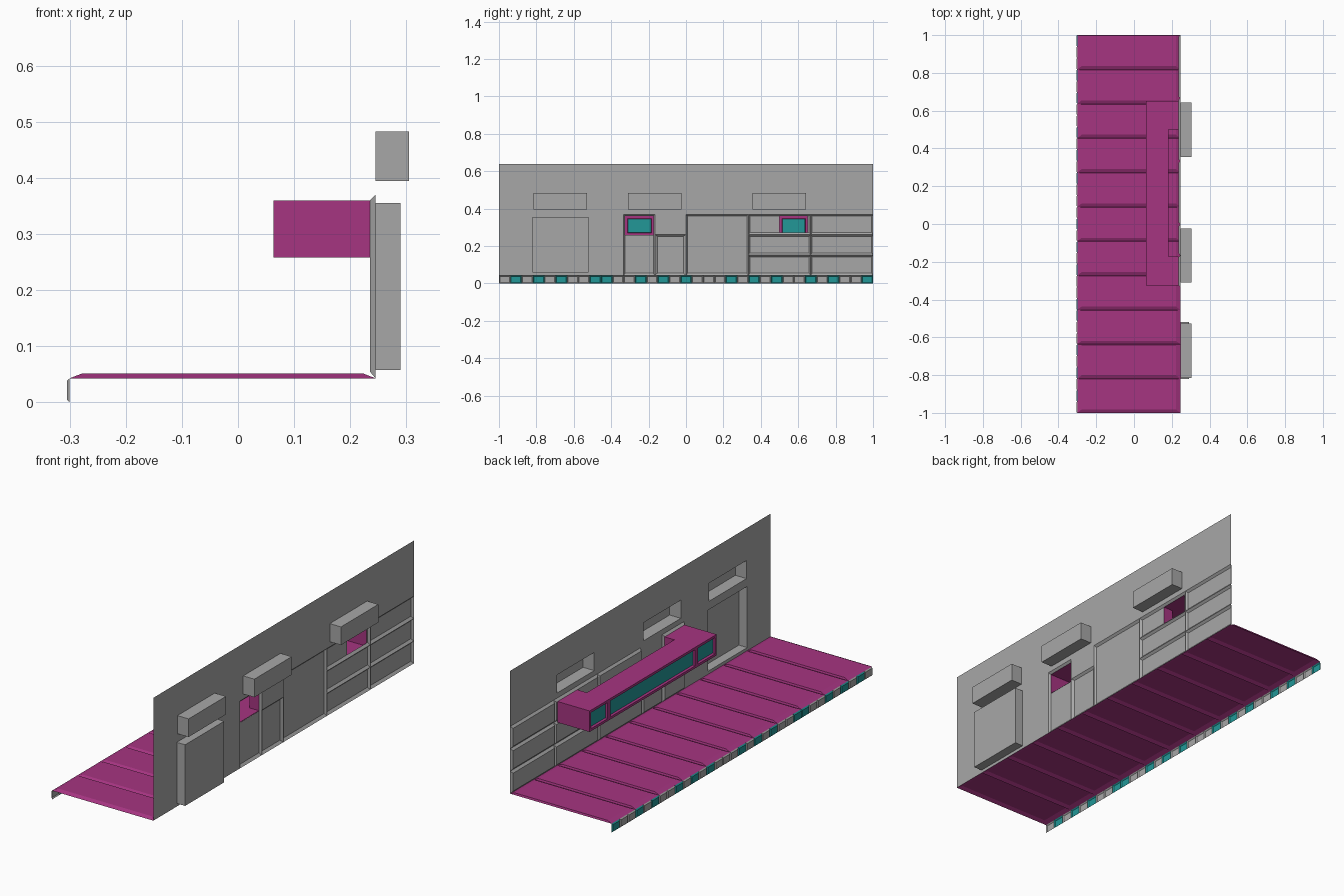
import bpy, bmesh

cube = bpy.data.objects.get("Cube")
if cube:
    bpy.data.objects.remove(cube, do_unlink=True)


def material(name, rgb):
    m = bpy.data.materials.new(name)
    m.use_nodes = True
    m.diffuse_color = (*rgb, 1)
    m.node_tree.nodes["Principled BSDF"].inputs["Base Color"].default_value = (*rgb, 1)
    return m


MATS = [material("plain_grey", (0.39, 0.39, 0.39)),
        material("magenta", (0.38, 0.035, 0.22)),
        material("teal", (0.016, 0.31, 0.31))]
GREY, MAGENTA, TEAL = range(3)


def quad(bm, pts, mat):
    f = bm.faces.new([bm.verts.new(p) for p in pts])
    f.material_index = mat


def fill(bm, place, rect, holes, h, mat):
    """Flat sheet over rect, leaving the hole rectangles open."""
    rects = [rect] + holes
    us = sorted({u for r in rects for u in r[:2] if rect[0] <= u <= rect[1]})
    vs = sorted({v for r in rects for v in r[2:] if rect[2] <= v <= rect[3]})
    for u0, u1 in zip(us, us[1:]):
        for v0, v1 in zip(vs, vs[1:]):
            cu, cv = (u0 + u1) / 2, (v0 + v1) / 2
            if not any(r[0] < cu < r[1] and r[2] < cv < r[3] for r in holes):
                quad(bm, [place(u0, v0, h), place(u1, v0, h),
                          place(u1, v1, h), place(u0, v1, h)], mat)


def panel(bm, place, rect, inset, h, side, cap, holes=()):
    """Sloped border around a cap moved by h; inset is one value per edge."""
    u0, u1, v0, v1 = rect
    a, b, c, d = inset
    inner = (u0 + a, u1 - b, v0 + c, v1 - d)
    corners = lambda r: [(r[0], r[2]), (r[1], r[2]), (r[1], r[3]), (r[0], r[3])]
    o, n = corners(rect), corners(inner)
    for i in range(4):
        j = (i + 1) % 4
        quad(bm, [place(*o[i], 0), place(*o[j], 0),
                  place(*n[j], h), place(*n[i], h)], side)
    fill(bm, place, inner, list(holes), h, cap)


def finish(name, bm):
    bmesh.ops.remove_doubles(bm, verts=bm.verts, dist=1e-5)
    bmesh.ops.recalc_face_normals(bm, faces=bm.faces)
    me = bpy.data.meshes.new(name)
    bm.to_mesh(me)
    bm.free()
    for m in MATS:
        me.materials.append(m)
    ob = bpy.data.objects.new(name, me)
    bpy.context.collection.objects.link(ob)
    return ob


BASE, WALL_X, EDGE_X = 0.043, 0.245, -0.3

# Floor of raised planks
bm = bmesh.new()
COUNT = 11
for i in range(COUNT):
    y0, y1 = -1 + 2 * i / COUNT, -1 + 2 * (i + 1) / COUNT
    panel(bm, lambda x, y, h: (x, y, BASE + h), (EDGE_X, WALL_X, y0, y1),
          (0.023, 0.023, 0.018, 0.003), 0.009, MAGENTA, MAGENTA)
finish("plank_floor", bm)

# Tiled kerb along the floor edge
bm = bmesh.new()
TILES = 33
teal_tiles = {1, 3, 5, 8, 9, 12, 14, 16, 20, 22, 24, 27, 29, 32}
for i in range(TILES):
    col = TEAL if i in teal_tiles else GREY
    y0, y1 = -1 + 2 * i / TILES, -1 + 2 * (i + 1) / TILES
    panel(bm, lambda y, z, h: (EDGE_X - h, y, z), (y0, y1, 0, BASE),
          (0.005,) * 4, 0.005, col, col)
finish("tiled_kerb", bm)

# Wall with pressed panels and hollow boxes on the outer side
bm = bmesh.new()
on_wall = lambda y, z, h: (WALL_X - h, y, z)
TOP, LOW, THIRD = 0.37, 0.262, 1 / 3
left_hole = (-0.325, -0.172, 0.26, 0.36)
right_hole = (0.5, 0.65, 0.272, 0.36)
pressed = [(-THIRD, -0.167, BASE, TOP), (-0.167, 0, BASE, LOW), (0, THIRD, BASE, TOP)]
step = (TOP - BASE) / 3
for y0 in (THIRD, 2 * THIRD):
    for k in range(3):
        pressed.append((y0, y0 + THIRD, BASE + k * step, BASE + (k + 1) * step))
for r in pressed:
    side = 0.014 if r[3] == LOW else 0.008
    panel(bm, on_wall, r, (side, side, 0.012, 0.01), 0.01, GREY, GREY,
          [left_hole, right_hole])
boxes = [((y, y + 0.287, 0.395, 0.483), 0.06) for y in (-0.815, -0.31, 0.355)]
boxes.append(((-0.82, -0.52, 0.058, 0.355), 0.045))
for r, depth in boxes:
    panel(bm, on_wall, r, (0,) * 4, -depth, GREY, GREY)
fill(bm, on_wall, (-1, 1, BASE, 0.64), pressed + [r for r, _ in boxes], 0, GREY)
finish("panelled_wall", bm)

# Hollow bay joined to the wall by two arms
bm = bmesh.new()
X0, X1, X2 = 0.063, 0.183, 0.236
Y0, Y1, Y2, Y3 = -0.325, -0.172, 0.5, 0.65
Z0, Z1 = 0.258, 0.36
for z in (Z0, Z1):
    fill(bm, lambda x, y, h: (x, y, h), (X0, X2, Y0, Y3), [(X1, X2, Y1, Y2)], z, MAGENTA)
for y, x in ((Y0, X0), (Y3, X0), (Y1, X1), (Y2, X1)):
    quad(bm, [(x, y, Z0), (X2, y, Z0), (X2, y, Z1), (x, y, Z1)], MAGENTA)
quad(bm, [(X1, Y1, Z0), (X1, Y2, Z0), (X1, Y2, Z1), (X1, Y1, Z1)], MAGENTA)

# Recessed window panes in the bay front
on_bay = lambda y, z, h: (X0 + h, y, z)
M = 0.012
windows = [(a + M, b - M, Z0 + M, Z1 - M)
           for a, b in ((Y0, Y1), (Y1, Y2), (Y2, Y3))]
fill(bm, on_bay, (Y0, Y3, Z0, Z1), windows, 0, MAGENTA)
for w in windows:
    panel(bm, on_bay, w, (0.003,) * 4, 0.01, MAGENTA, TEAL)
finish("window_bay", bm)
